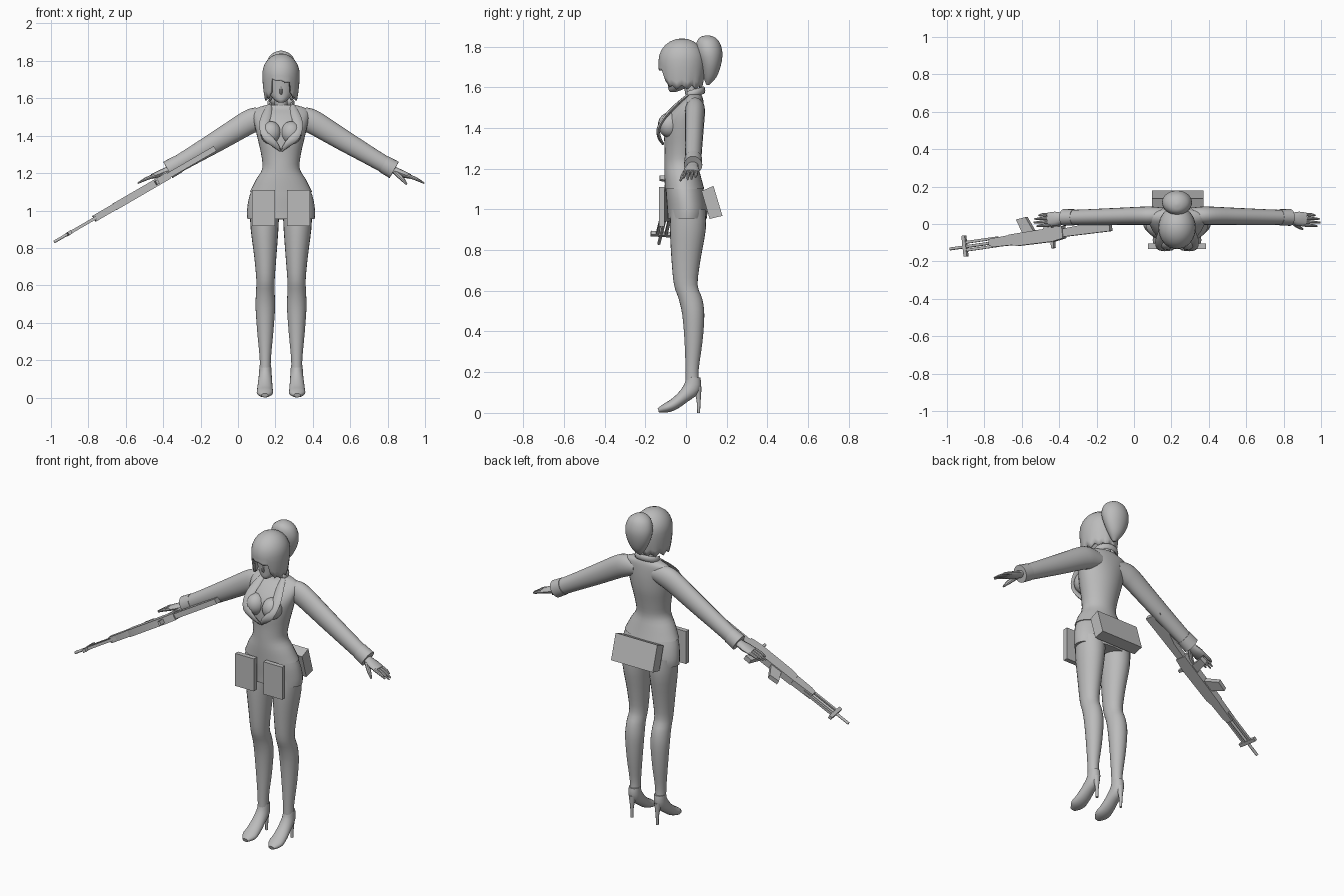
import bpy, bmesh, math
from mathutils import Vector, Matrix

CX = 0.23  # centre line of the figure
grey = bpy.data.materials.new("plain_grey")
grey.diffuse_color = (0.5, 0.5, 0.5, 1)


def finish(name, bm):
    bmesh.ops.recalc_face_normals(bm, faces=bm.faces)
    me = bpy.data.meshes.new(name)
    bm.to_mesh(me)
    bm.free()
    me.materials.append(grey)
    ob = bpy.data.objects.new(name, me)
    bpy.context.collection.objects.link(ob)
    return ob


def spline(rows, steps):
    """Catmull-Rom through rows of numbers."""
    out = []
    for i in range(len(rows) - 1):
        p = [Vector(rows[max(0, min(len(rows) - 1, i + k))]) for k in (-1, 0, 1, 2)]
        for s in range(steps):
            t = s / steps
            out.append(0.5 * (2 * p[1] + (p[2] - p[0]) * t
                              + (2 * p[0] - 5 * p[1] + 4 * p[2] - p[3]) * t * t
                              + (3 * p[1] - p[0] - 3 * p[2] + p[3]) * t ** 3))
    return out + [Vector(rows[-1])]


def loft(name, rings, m=1, side=(1, 0, 0), axis=None, n=20, steps=3, power=1.0):
    """Rings are (dx, y, z, radius along side, radius across); m mirrors x."""
    rows = spline([(CX + m * r[0], *r[1:]) for r in rings], steps)
    pts = [Vector(r[:3]) for r in rows]
    bm, loops = bmesh.new(), []
    for i, r in enumerate(rows):
        t = Vector(axis) if axis else (pts[min(i + 1, len(pts) - 1)] - pts[max(i - 1, 0)]).normalized()
        v = t.cross(Vector(side)).normalized()
        u = v.cross(t)
        ring = []
        for k in range(n):
            c, s = math.cos(math.tau * k / n), math.sin(math.tau * k / n)
            c, s = (math.copysign(abs(q) ** power, q) for q in (c, s))
            ring.append(bm.verts.new(pts[i] + u * c * r[3] + v * s * r[4]))
        loops.append(ring)
    for a, b in zip(loops, loops[1:]):
        for k in range(n):
            bm.faces.new((a[k], a[(k + 1) % n], b[(k + 1) % n], b[k]))
    bm.faces.new(loops[0])
    bm.faces.new(loops[-1])
    return finish(name, bm)


def ball(name, loc, size):
    bm = bmesh.new()
    bmesh.ops.create_uvsphere(bm, u_segments=20, v_segments=12, radius=1,
                              matrix=Matrix.Translation(loc) @ Matrix.Diagonal((*size, 1)))
    return finish(name, bm)


def prism(name, profile, o, u, v, w, half):
    """Extrude a 2D profile in the plane u, v by half on both sides along w."""
    bm = bmesh.new()
    a, b = ([bm.verts.new(o + u * p + v * q + w * s) for p, q in profile] for s in (-half, half))
    bm.faces.new(a)
    bm.faces.new(b)
    for k in range(len(a)):
        j = (k + 1) % len(a)
        bm.faces.new((a[k], a[j], b[j], b[k]))
    return finish(name, bm)


X, Y, Z = Vector((1, 0, 0)), Vector((0, 1, 0)), Vector((0, 0, 1))
UP = (0, 0, 1)


def body(name, rows, **kw):
    """Upright loft from rows of (z, half width, front y, back y)."""
    return loft(name, [(0, (f + b) / 2, z, w, (b - f) / 2) for z, w, f, b in rows], axis=UP, n=32, **kw)


# Skirt and jacket
body("skirt", [(0.955, 0.18, -0.09, 0.102), (1.0, 0.182, -0.092, 0.105), (1.08, 0.168, -0.098, 0.09),
               (1.165, 0.13, -0.1, 0.068)])
body("jacket", [(1.10, 0.166, -0.103, 0.09), (1.165, 0.134, -0.106, 0.072), (1.225, 0.1, -0.106, 0.06),
                (1.30, 0.106, -0.105, 0.07), (1.38, 0.124, -0.108, 0.085), (1.45, 0.14, -0.096, 0.09),
                (1.51, 0.15, -0.05, 0.088), (1.545, 0.135, -0.01, 0.083), (1.565, 0.075, 0.0, 0.075)])
bm = bmesh.new()  # collar ring, open at the throat side
loft("neck", [(0, 0.035, 1.50, 0.045, 0.04), (0, 0.033, 1.55, 0.036, 0.034), (0, 0.015, 1.64, 0.036, 0.034)], axis=UP)
bm.free()
collar = []
for k in range(13):
    a = math.radians(-30 + 240 * k / 12)
    collar.append((0.066 * math.cos(a), 0.035 + 0.052 * math.sin(a), 1.57 + 0.015 * math.sin(a), 0.018, 0.008))
loft("collar", collar, side=(0, 0, 1), n=8, steps=1)

# Head
body("head", [(1.577, 0.012, -0.078, -0.05), (1.592, 0.036, -0.087, -0.01), (1.63, 0.066, -0.09, 0.04),
              (1.69, 0.082, -0.096, 0.07), (1.76, 0.084, -0.1, 0.08), (1.81, 0.05, -0.06, 0.04)])
loft("nose", [(0, -0.086, 1.675, 0.004, 0.004), (0, -0.093, 1.635, 0.008, 0.010), (0, -0.086, 1.62, 0.004, 0.004)],
     axis=UP, n=8)

# Hair shell with a swept fringe and pointed locks
bm, N, L = bmesh.new(), 48, 10
grid = []
for j in range(1, L + 1):
    row = []
    for k in range(N):
        a = math.tau * k / N                     # zero faces forward
        front = abs((a + math.pi) % math.tau - math.pi)
        low = 1.695 - 0.02 * math.sin(a) if front < 0.6 else 1.64 if front < 0.8 else 1.61
        low -= (0.022 if front > 0.6 else 0.008) * (1 - abs((k % 4) - 2) / 2)
        f = j / L
        if f <= 0.6:
            e = f / 0.6 * math.pi / 2
            r, z = math.sin(e), 1.73 + 0.11 * math.cos(e)
        else:
            g = (f - 0.6) / 0.4
            r, z = 1 - 0.12 * g * g * (front > 0.6), 1.73 + (low - 1.73) * g
        row.append(bm.verts.new((CX + 0.1 * r * math.sin(a), -0.02 - 0.115 * r * math.cos(a), z)))
    grid.append(row)
top = bm.verts.new((CX, -0.02, 1.84))
for k in range(N):
    q = (k + 1) % N
    bm.faces.new((top, grid[0][k], grid[0][q]))
    for a, b in zip(grid, grid[1:]):
        bm.faces.new((a[k], b[k], b[q], a[q]))
hair = finish("hair", bm)
hair.modifiers.new("thickness", "SOLIDIFY").thickness = 0.012
body("ponytail", [(1.612, 0.008, 0.1, 0.115), (1.65, 0.04, 0.085, 0.15), (1.71, 0.07, 0.068, 0.172),
                  (1.77, 0.08, 0.05, 0.179), (1.82, 0.065, 0.052, 0.165), (1.846, 0.035, 0.07, 0.14),
                  (1.855, 0.005, 0.1, 0.11)])

for m, s in ((1, "left"), (-1, "right")):
    # Bust and lapels
    ball("bust_" + s, (CX + m * 0.054, -0.08, 1.415), (0.056, 0.058, 0.062))
    loft("lapel_" + s, [(0.062, 0.01, 1.56, 0.014, 0.008), (0.075, -0.04, 1.52, 0.024, 0.008),
                        (0.09, -0.098, 1.46, 0.027, 0.009), (0.078, -0.134, 1.40, 0.024, 0.009),
                        (0.035, -0.132, 1.355, 0.018, 0.009), (0.004, -0.112, 1.32, 0.006, 0.006)], m, n=8)
    # Sleeve, cuff and hand
    loft("sleeve_" + s, [(0.06, 0.045, 1.495, 0.04, 0.045), (0.13, 0.045, 1.488, 0.048, 0.063),
                         (0.18, 0.044, 1.468, 0.049, 0.064), (0.26, 0.042, 1.42, 0.047, 0.06),
                         (0.343, 0.04, 1.37, 0.045, 0.056), (0.47, 0.037, 1.295, 0.042, 0.049),
                         (0.59, 0.035, 1.225, 0.039, 0.044)], m, side=(0, 1, 0))
    loft("cuff_" + s, [(0.55, 0.036, 1.248, 0.043, 0.048), (0.605, 0.035, 1.217, 0.045, 0.05)], m, side=(0, 1, 0))
    loft("palm_" + s, [(0.585, 0.035, 1.226, 0.024, 0.02), (0.62, 0.032, 1.208, 0.03, 0.02),
                       (0.65, 0.028, 1.196, 0.038, 0.019), (0.69, 0.024, 1.182, 0.037, 0.013)], m, side=(0, 1, 0), n=12)
    for i, tip in enumerate((0.74, 0.762, 0.766, 0.75)):
        y = 0.052 - 0.019 * i
        loft(f"finger_{i + 1}_{s}", [(0.675, y, 1.187, 0.009, 0.010), (0.72, y - 0.003, 1.17, 0.0085, 0.009),
                                     (tip, y - 0.006, 1.187 - (tip - 0.675) * 0.45, 0.004, 0.004)],
             m, side=(0, 1, 0), n=8)
    loft("thumb_" + s, [(0.61, 0.015, 1.205, 0.012, 0.012), (0.645, -0.012, 1.172, 0.011, 0.012),
                        (0.672, -0.028, 1.14, 0.005, 0.005)], m, side=(0, 1, 0), n=8)
    # Leg and high-heeled shoe
    loft("leg_" + s, [(0.088, 0.01, 1.0, 0.078, 0.086), (0.088, 0.009, 0.9, 0.074, 0.088),
                      (0.084, 0.0, 0.75, 0.059, 0.071), (0.083, -0.001, 0.63, 0.049, 0.058),
                      (0.084, 0.022, 0.56, 0.05, 0.058), (0.084, 0.036, 0.48, 0.052, 0.054),
                      (0.084, 0.037, 0.35, 0.043, 0.044), (0.084, 0.03, 0.21, 0.03, 0.032),
                      (0.084, 0.032, 0.14, 0.03, 0.034)], m, axis=UP, n=24)
    loft("shoe_" + s, [(0.084, 0.036, 0.175, 0.031, 0.034), (0.084, 0.03, 0.125, 0.034, 0.042),
                       (0.085, -0.012, 0.08, 0.038, 0.032), (0.086, -0.06, 0.042, 0.042, 0.028),
                       (0.086, -0.1, 0.024, 0.042, 0.023), (0.086, -0.136, 0.012, 0.018, 0.011)], m)
    loft("shoe_heel_" + s, [(0.084, 0.056, 0.13, 0.022, 0.021), (0.084, 0.062, 0.06, 0.010, 0.010),
                            (0.084, 0.062, 0.0, 0.008, 0.007)], m, axis=UP, n=12)
    # Front pouch
    prism("front_pouch_" + s, [(-0.062, 0.916), (0.062, 0.916), (0.062, 1.11), (-0.062, 1.11)],
          Vector((CX + m * 0.094, -0.119, 0)), X, Z, Y, 0.014)

# Tilted box on the back of the belt
prism("back_pouch", [(0.076, 1.09), (0.135, 1.115), (0.179, 0.968), (0.116, 0.953)],
      Vector((CX + 0.003, 0, 0)), Y, Z, X, 0.138)

# Rifle lying along the arm: d runs to the muzzle, u is its upper side
g0 = Vector((-0.125, -0.01, 1.33))
d = (Vector((-0.995, -0.135, 0.825)) - g0).normalized()
u = (-Y + d * d.y).normalized()
w = d.cross(u)
for name, profile, half in (
        ("rifle_stock", [(0, -0.08), (0, 0.028), (0.31, 0.022), (0.31, -0.02), (0.2, -0.025)], 0.015),
        ("rifle_receiver", [(0.29, -0.035), (0.29, 0.03), (0.36, 0.04), (0.58, 0.036), (0.62, 0.025), (0.62, -0.03)], 0.02),
        ("rifle_grip", [(0.36, -0.03), (0.41, -0.03), (0.38, -0.115), (0.34, -0.11)], 0.014),
        ("rifle_magazine", [(0.47, -0.03), (0.54, -0.03), (0.56, -0.08), (0.57, -0.105), (0.51, -0.11), (0.49, -0.07)], 0.013),
        ("rifle_rear_sight", [(0.355, 0.03), (0.375, 0.03), (0.372, 0.075), (0.358, 0.075)], 0.012),
        ("rifle_handguard", [(0.6, -0.028), (0.6, 0.028), (0.72, 0.024), (0.75, 0.014), (0.75, -0.022)], 0.018),
        ("rifle_gas_tube", [(0.7, 0.012), (0.7, 0.026), (0.915, 0.026), (0.915, 0.012)], 0.008),
        ("rifle_lower_rail", [(0.7, -0.03), (0.7, -0.016), (0.915, -0.016), (0.915, -0.03)], 0.008),
        ("rifle_front_sight", [(0.897, -0.06), (0.917, -0.06), (0.917, 0.052), (0.897, 0.052)], 0.01)):
    prism(name, profile, g0, d, u, w, half)
rows = []
for t in (0.6, 0.8, 1.0):
    p = g0 + d * t
    rows.append((p.x - CX, p.y, p.z, 0.008, 0.008))
loft("rifle_barrel", rows, side=(0, 1, 0), n=10)

for ob in bpy.data.objects:
    ob.select_set(True)
bpy.context.view_layer.objects.active = hair
bpy.ops.object.shade_smooth_by_angle(angle=math.radians(40))
